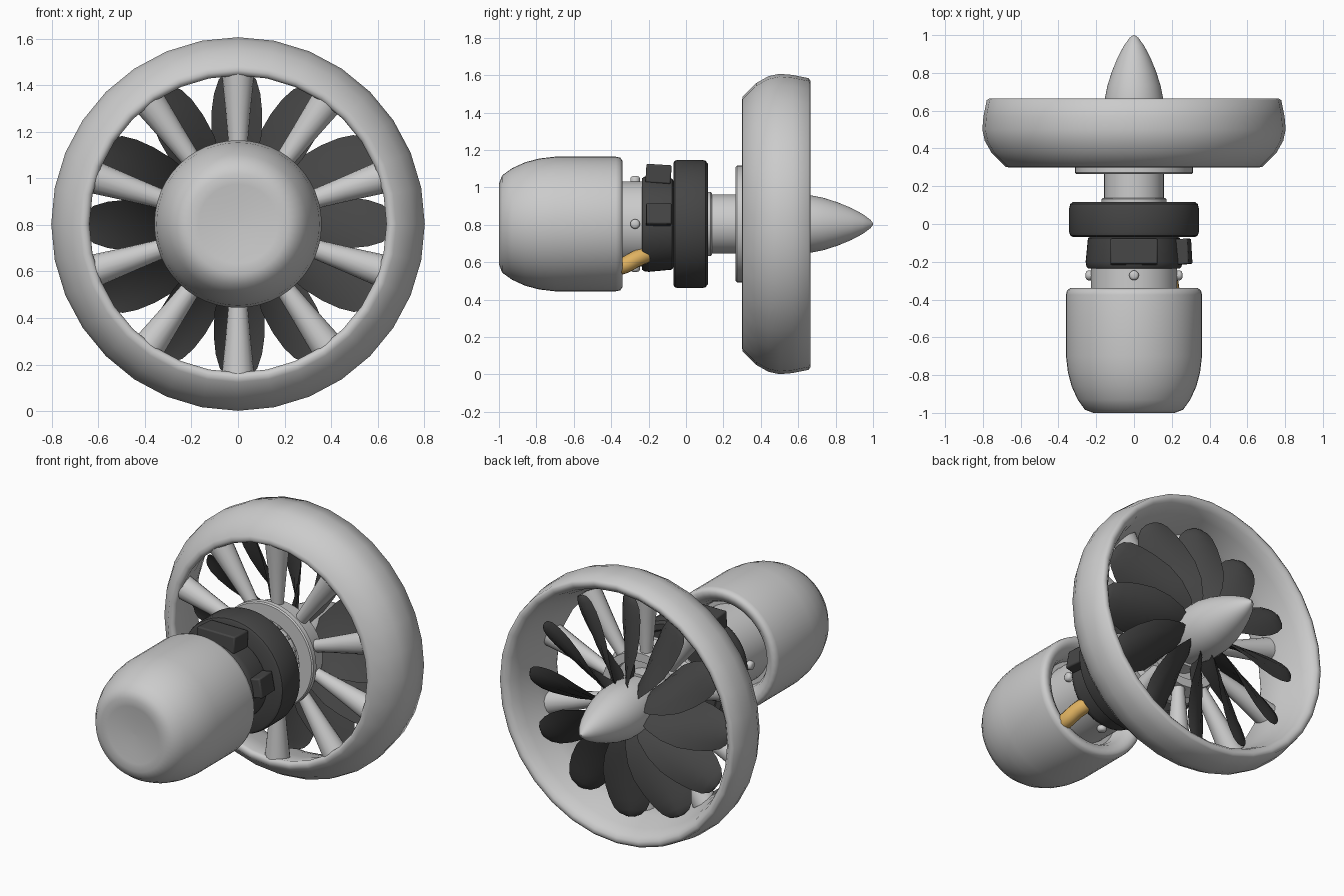
import bpy, bmesh, math
from mathutils import Matrix, Vector

if "Cube" in bpy.data.objects:
    bpy.data.objects.remove(bpy.data.objects["Cube"])

CZ = 0.804  # height of the engine axis, which runs along y


def material(name, rgb):
    m = bpy.data.materials.new(name)
    m.diffuse_color = (*rgb, 1)
    m.use_nodes = True
    m.node_tree.nodes["Principled BSDF"].inputs["Base Color"].default_value = m.diffuse_color
    return m


DARK = material("dark", (0.06, 0.06, 0.06))
GOLD = material("gold", (0.75, 0.45, 0.12))


def finish(bm, name, mat=None, angle=35):
    bmesh.ops.remove_doubles(bm, verts=bm.verts, dist=1e-5)
    bmesh.ops.recalc_face_normals(bm, faces=bm.faces)
    me = bpy.data.meshes.new(name)
    bm.to_mesh(me)
    bm.free()
    ob = bpy.data.objects.new(name, me)
    bpy.context.collection.objects.link(ob)
    if mat:
        me.materials.append(mat)
    bpy.ops.object.select_all(action='DESELECT')
    ob.select_set(True)
    bpy.context.view_layer.objects.active = ob
    bpy.ops.object.shade_smooth_by_angle(angle=math.radians(angle))
    return ob


def loft(bm, rings, closed=False):
    rows = [[bm.verts.new(p) for p in ring] for ring in rings]
    n = len(rows[0])
    pairs = list(zip(rows, rows[1:])) + ([(rows[-1], rows[0])] if closed else [])
    for a, b in pairs:
        for i in range(n):
            j = (i + 1) % n
            bm.faces.new((a[i], a[j], b[j], b[i]))
    if not closed:
        bm.faces.new(rows[0])
        bm.faces.new(rows[-1])


def lathe(name, profile, segs=48, mat=None, closed=False, angle=35):
    """Revolve (radius, y) points round the engine axis."""
    bm = bmesh.new()
    rings = [[(r * math.sin(2 * math.pi * i / segs), y, CZ + r * math.cos(2 * math.pi * i / segs))
              for i in range(segs)] for r, y in profile]
    loft(bm, rings, closed)
    return finish(bm, name, mat, angle)


def spun(angle):
    return Matrix.Translation((0, 0, CZ)) @ Matrix.Rotation(angle, 4, 'Y')


# Fan duct
lathe("fan_duct", [(0.638, 0.32), (0.645, 0.305), (0.66, 0.299), (0.68, 0.303), (0.753, 0.375),
                   (0.79, 0.44), (0.803, 0.50), (0.797, 0.57), (0.780, 0.655), (0.765, 0.665),
                   (0.745, 0.662), (0.722, 0.64), (0.70, 0.58), (0.668, 0.46)],
      32, closed=True, angle=65)

# Spinner nose
lathe("spinner", [(0.135, 0.40), (0.158, 0.55), (0.155, 0.66), (0.140, 0.735), (0.116, 0.81),
                  (0.085, 0.885), (0.053, 0.945), (0.022, 0.987), (0.004, 1.0)])

# Twelve twisted, cambered fan blades: (radius, chord, pitch from axis)
STATIONS = [(0.10, 0.14, 18), (0.18, 0.24, 26), (0.28, 0.29, 36), (0.38, 0.30, 46),
            (0.48, 0.27, 54), (0.56, 0.23, 60), (0.62, 0.18, 64), (0.652, 0.12, 66), (0.665, 0.05, 67)]
SECTION = [(-0.5, 0), (-0.3, 0.03), (0, 0.05), (0.3, 0.03), (0.5, 0),
           (0.3, -0.03), (0, -0.04), (-0.3, -0.03)]
bm = bmesh.new()
for k in range(12):
    rings = []
    for r, chord, pitch in STATIONS:
        s, c = math.sin(math.radians(pitch)), math.cos(math.radians(pitch))
        ring = []
        for u, v in SECTION:
            u, v = u * chord, (v - 0.4 * (0.17 - u * u)) * chord
            ring.append(spun(k * math.pi / 6) @ Vector((u * s - v * c, 0.53 - u * c - v * s, r)))
        rings.append(ring)
    loft(bm, rings)
finish(bm, "fan_blades", DARK, 50)

# Ten tapered stator struts
bm = bmesh.new()
for k in range(10):
    rings = []
    for r, a in ((0.24, 0.034), (0.31, 0.038), (0.48, 0.053), (0.66, 0.071)):
        rings.append([spun(k * math.pi / 5) @ Vector((a * math.cos(t * math.pi / 8),
                      0.375 + a * math.sin(t * math.pi / 8), r)) for t in range(16)])
    loft(bm, rings)
finish(bm, "stator_struts")

# Stator hub ring and drive shaft
lathe("stator_hub", [(0.22, 0.265), (0.305, 0.265), (0.312, 0.272), (0.312, 0.30), (0.285, 0.32),
                     (0.27, 0.42), (0.22, 0.42)], closed=True)
lathe("hub_back_plate", [(0.15, 0.33), (0.24, 0.33), (0.24, 0.36), (0.15, 0.36)], closed=True)
lathe("drive_shaft", [(0.158, 0.0), (0.158, 0.45)])
lathe("shaft_collar", [(0.172, 0.10), (0.172, 0.132), (0.165, 0.138)])

# Small pegs around the shaft inside the hub
bm = bmesh.new()
for k in range(16):
    m = spun(k * math.pi / 8) @ Matrix.Translation((0, 0.305, 0.19)) @ Matrix.Rotation(math.pi / 2, 4, 'X')
    bmesh.ops.create_cone(bm, cap_ends=True, segments=10, radius1=0.014, radius2=0.014, depth=0.07, matrix=m)
finish(bm, "hub_pegs")

# Dark flywheel and clamp collar
lathe("flywheel", [(0.20, -0.068), (0.325, -0.068), (0.338, -0.060), (0.343, -0.045), (0.343, 0.085),
                   (0.338, 0.105), (0.322, 0.117), (0.29, 0.117), (0.28, 0.110), (0.165, 0.110)], mat=DARK)
lathe("clamp_collar", [(0.21, -0.236), (0.243, -0.236), (0.252, -0.225), (0.256, -0.20),
                       (0.244, -0.075), (0.22, -0.06)], mat=DARK)


# Blocks bolted to the collar: angle round the axis, width, outer radius
def block(name, angle, width, top):
    bm = bmesh.new()
    m = spun(angle) @ Matrix.Translation((0, -0.147, top - 0.05)) @ Matrix.Rotation(-0.06, 4, 'X')
    bmesh.ops.create_cube(bm, size=1, matrix=m @ Matrix.Diagonal((width, 0.135, 0.10, 1)))
    ob = finish(bm, name, DARK)
    bev = ob.modifiers.new("bevel", 'BEVEL')
    bev.width, bev.segments = 0.008, 2


block("top_block", 0, 0.25, 0.318)
block("side_block", math.radians(79), 0.115, 0.302)

# Motor neck with four round-headed bolts
lathe("motor_neck", [(0.228, -0.46), (0.228, -0.20)])
bm = bmesh.new()
for k in range(4):
    m = spun(k * math.pi / 2) @ Matrix.Translation((0, -0.272, 0))
    loft(bm, [[m @ Vector((a * math.cos(t * math.pi / 8), a * math.sin(t * math.pi / 8), h))
               for t in range(16)] for a, h in ((0.026, 0.20), (0.026, 0.243), (0.022, 0.252), (0.012, 0.256))])
finish(bm, "neck_bolts", angle=50)

# Rear motor housing, dished end and rolled-in front lip
lathe("motor_housing", [(0.003, -0.984), (0.10, -0.987), (0.17, -0.996), (0.215, -1.0), (0.26, -0.983),
                        (0.298, -0.93), (0.33, -0.86), (0.35, -0.785), (0.36, -0.70), (0.36, -0.375),
                        (0.355, -0.352), (0.338, -0.34), (0.312, -0.346), (0.28, -0.37),
                        (0.26, -0.41), (0.252, -0.46), (0.003, -0.46)], angle=60)

# Gold fuel pipe
cu = bpy.data.curves.new("fuel_pipe", 'CURVE')
cu.dimensions = '3D'
cu.bevel_depth, cu.bevel_resolution, cu.use_fill_caps = 0.045, 4, True
sp = cu.splines.new('BEZIER')
pts = [(0.155, -0.215, 0.64), (0.178, -0.27, 0.615), (0.195, -0.34, 0.58), (0.195, -0.44, 0.57)]
sp.bezier_points.add(len(pts) - 1)
for bp, p in zip(sp.bezier_points, pts):
    bp.co = p
    bp.handle_left_type = bp.handle_right_type = 'AUTO'
cu.materials.append(GOLD)
bpy.context.collection.objects.link(bpy.data.objects.new("fuel_pipe", cu))
